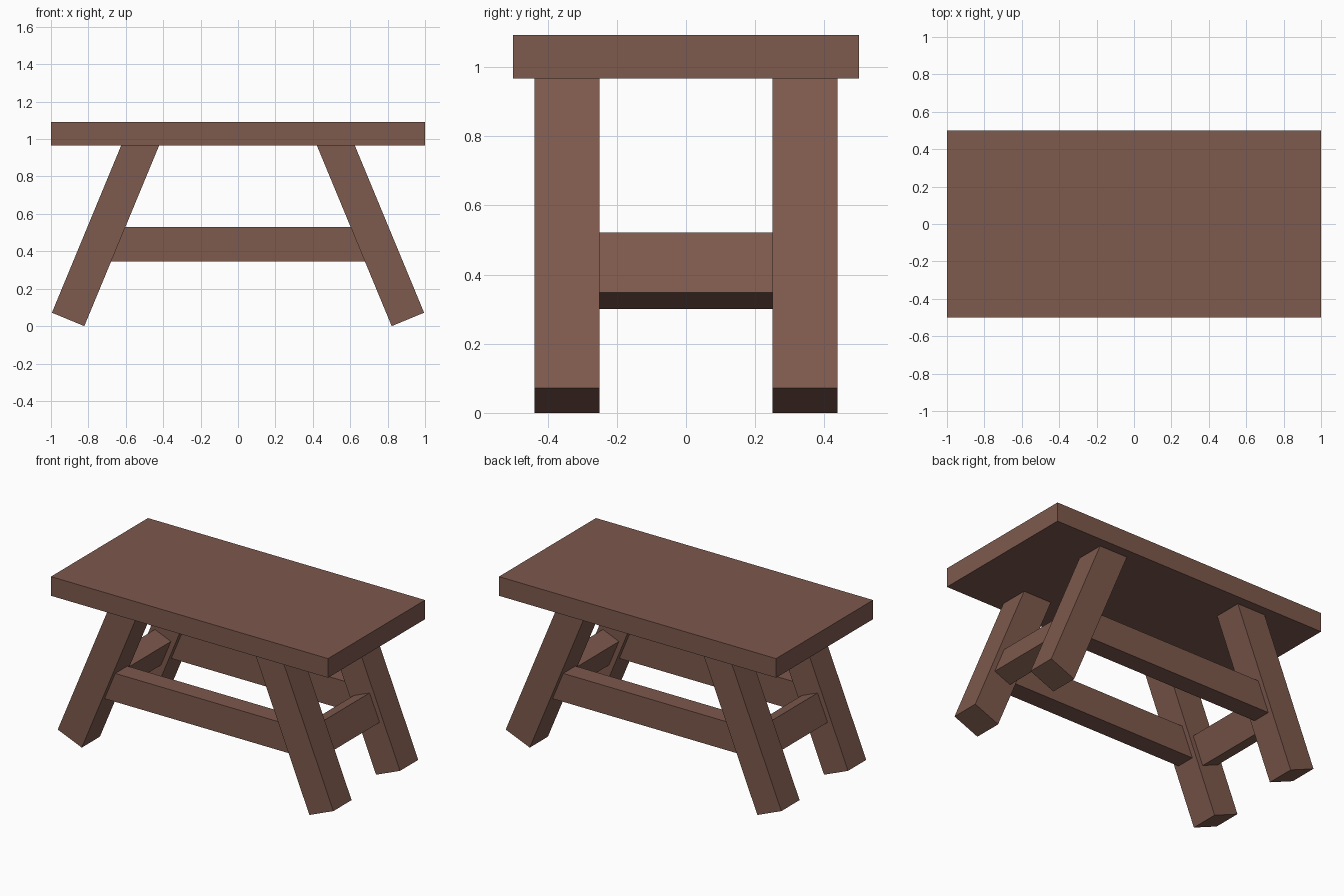
import bpy
import math

if "Cube" in bpy.data.objects:
    bpy.data.objects.remove(bpy.data.objects["Cube"])

wood = bpy.data.materials.new("brown wood")
wood.diffuse_color = (0.205, 0.1, 0.074, 1)
wood.use_nodes = True
wood.node_tree.nodes["Principled BSDF"].inputs["Base Color"].default_value = wood.diffuse_color

SPLAY = math.radians(22.5)


def box(name, size, location, tilt=0.0):
    """Box of the given full size, tilted about the y axis."""
    bpy.ops.mesh.primitive_cube_add(size=1, location=location, rotation=(0, tilt, 0))
    ob = bpy.context.object
    ob.name = name
    ob.scale = size
    ob.data.materials.append(wood)
    return ob


# Table top
box("table_top", (2, 1, 0.125), (0, 0, 1.0295))

for sx, side in ((-1, "left"), (1, "right")):
    # Splayed legs, their upper ends buried in the top
    for sy, end in ((-1, "front"), (1, "back")):
        box(f"{end}_{side}_leg", (0.1875, 0.1875, 1.0625),
            (sx * 0.705, sy * 0.34375, 0.5267), -sx * SPLAY)
    # Short rail between each pair of legs, tilted with them
    box(f"{side}_rail", (0.125, 0.5, 0.1875), (sx * 0.753, 0, 0.4105), -sx * SPLAY)

# Long rails joining the left and right legs
for sy, end in ((-1, "front"), (1, "back")):
    box(f"{end}_rail", (1.44, 0.125, 0.1855), (0, sy * 0.34375, 0.4385))
